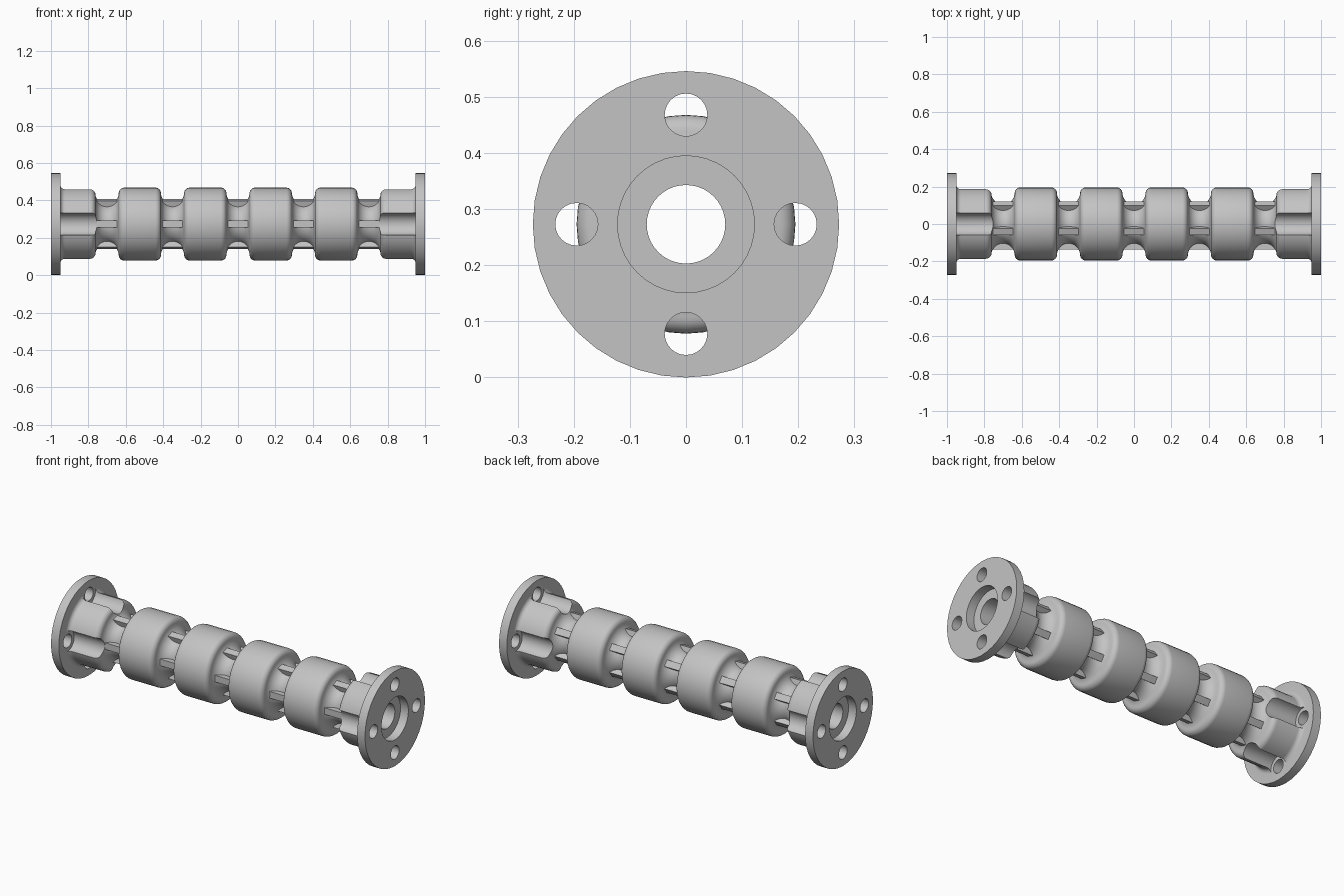
import bpy, bmesh, math
from mathutils import Matrix

if "Cube" in bpy.data.objects:
    bpy.data.objects.remove(bpy.data.objects["Cube"])

AXIS_Z = 0.273          # height of the shaft axis
BODY_R = 0.195          # radius of the rollers and end hubs
GROOVE_R, GROOVE_C = 0.062, 0.167   # groove arc radius and its centre distance
ROUND = 0.03            # rounded roller edges
BOLT_C = 0.195          # bolt circle radius

metal = bpy.data.materials.new("cast_grey")
metal.use_nodes = True
grey = (0.55, 0.55, 0.55, 1)
metal.diffuse_color = grey
metal.node_tree.nodes["Principled BSDF"].inputs["Base Color"].default_value = grey


def finish(name, bm):
    """Turn a bmesh into a named object with the shared material."""
    bmesh.ops.recalc_face_normals(bm, faces=bm.faces)
    mesh = bpy.data.meshes.new(name)
    bm.to_mesh(mesh)
    bm.free()
    mesh.materials.append(metal)
    obj = bpy.data.objects.new(name, mesh)
    bpy.context.collection.objects.link(obj)
    return obj


def lathe(bm, profile, sides, closed, offset=(0, 0)):
    """Revolve (x, radius) points about an x-parallel axis."""
    rings = []
    for x, r in profile:
        ring = []
        for i in range(sides):
            a = math.tau * i / sides
            ring.append(bm.verts.new((x, offset[0] + r * math.sin(a),
                                      AXIS_Z + offset[1] + r * math.cos(a))))
        rings.append(ring)
    pairs = list(zip(rings, rings[1:]))
    if closed:
        pairs.append((rings[-1], rings[0]))
    else:
        bm.faces.new(rings[0])
        bm.faces.new(rings[-1])
    for a, b in pairs:
        for i in range(sides):
            j = (i + 1) % sides
            bm.faces.new((a[i], a[j], b[j], b[i]))


def arc(cx, cr, radius, start, end, steps):
    """Points on an arc in the profile plane, angles in radians."""
    pts = []
    for i in range(steps + 1):
        a = start + (end - start) * i / steps
        pts.append((cx + radius * math.cos(a), cr + radius * math.sin(a)))
    return pts


def groove(x):
    """Round-bottomed groove with rounded shoulders, from -x to +x."""
    shoulder_r = BODY_R - ROUND
    dr = shoulder_r - GROOVE_C
    dx = math.sqrt((GROOVE_R + ROUND) ** 2 - dr ** 2)
    tilt = math.atan2(dr, dx)
    left = arc(x - dx, shoulder_r, ROUND, math.pi / 2, -tilt * -1, 6)
    bottom = arc(x, GROOVE_C, GROOVE_R, math.pi - tilt, math.tau + tilt, 16)
    right = [(2 * x - px, pr) for px, pr in reversed(left)]
    return left + bottom[1:-1] + right


# Main body: flanges, hubs, rollers, bore and end recesses
FILLET = 0.025
fillet_left = arc(-0.95 + FILLET, BODY_R + FILLET, FILLET, math.pi, 1.5 * math.pi, 5)
profile = [(-1, 0.122), (-1, 0.273), (-0.95, 0.273)] + fillet_left
for k in range(-2, 3):
    profile += groove(0.35 * k)
profile += [(-x, r) for x, r in reversed(fillet_left)]
profile += [(0.95, 0.273), (1, 0.273), (1, 0.122), (0.95, 0.122), (0.95, 0.07),
            (-0.95, 0.07), (-0.95, 0.122)]
bm = bmesh.new()
lathe(bm, profile, 40, True)
body = finish("roller_body", bm)

# Bolt holes with wider relief channels along the hubs
bm = bmesh.new()
for side in (-1, 1):
    for k in range(4):
        a = k * math.pi / 2
        cutter_profile = [(side * x, r) for x, r in
                          ((1.05, 0.038), (0.949, 0.038), (0.949, 0.06), (0.7, 0.06))]
        lathe(bm, cutter_profile, 24, False,
              (BOLT_C * math.sin(a), BOLT_C * math.cos(a)))
cutter = finish("bolt_channel_cutter", bm)
cutter.hide_render = True
cut = body.modifiers.new("bolt_channels", "BOOLEAN")
cut.operation = "DIFFERENCE"
cut.solver = "EXACT"
cut.object = cutter
bpy.context.view_layer.objects.active = body
body.select_set(True)
bpy.ops.object.modifier_apply(modifier=cut.name)
bpy.data.objects.remove(cutter)
bpy.ops.object.select_all(action="DESELECT")
body.select_set(True)
bpy.ops.object.shade_smooth_by_angle(angle=math.radians(30))

# Five ribs that bridge the grooves, the first facing the front
for k in range(5):
    bm = bmesh.new()
    bmesh.ops.create_cube(bm, size=1, matrix=(
        Matrix.Translation((0, 0, AXIS_Z))
        @ Matrix.Rotation(math.tau * k / 5, 4, "X")
        @ Matrix.Translation((0, -0.11, 0))
        @ Matrix.Diagonal((1.53, 0.05, 0.038, 1))))
    finish(f"groove_rib_{k + 1}", bm)
